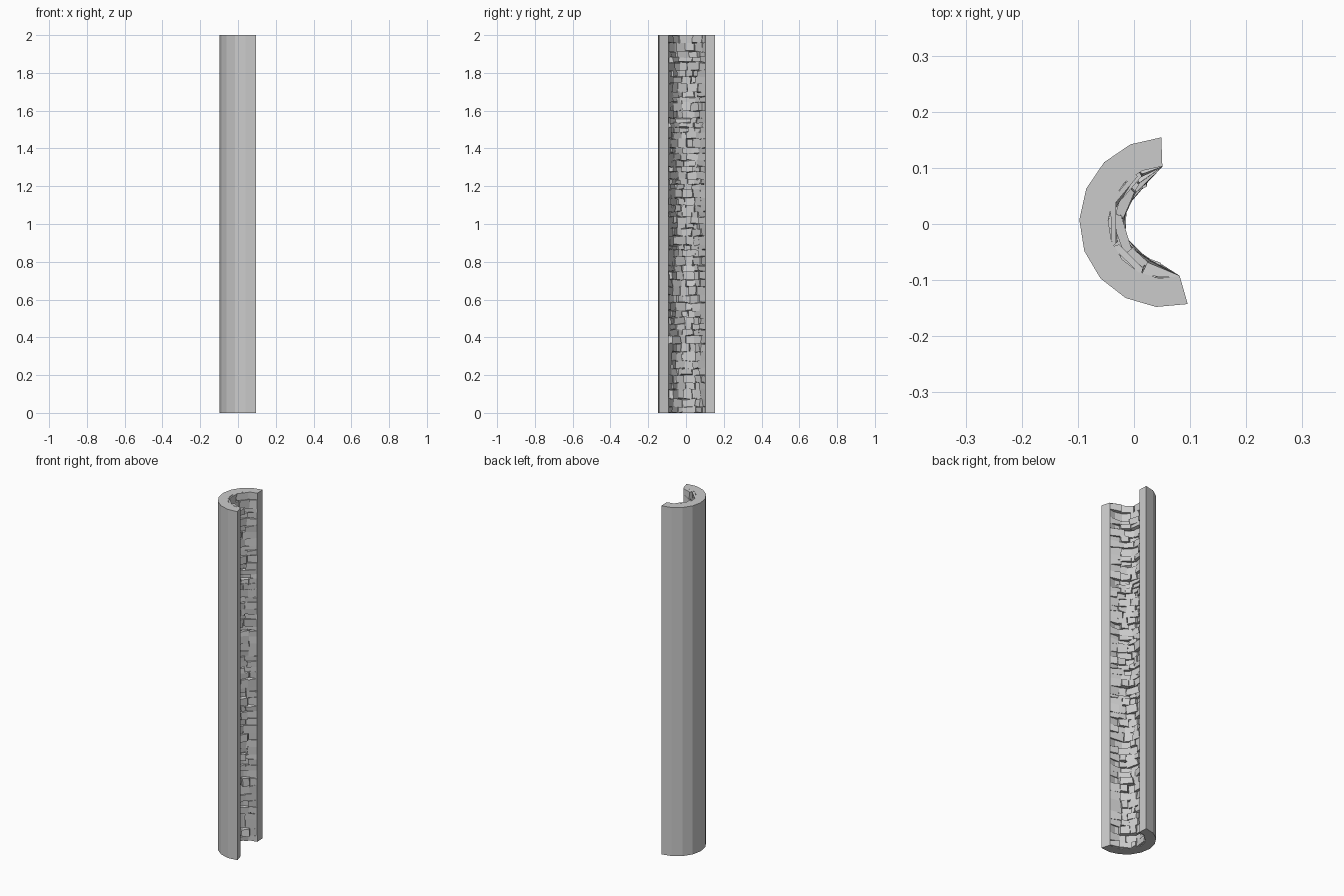
import bpy, bmesh, random
from math import cos, sin, radians
from mathutils import Vector

if "Cube" in bpy.data.objects:
    bpy.data.objects.remove(bpy.data.objects["Cube"])

random.seed(7)
HEIGHT = 2.0
CENTRE = Vector((0.054, 0.003, 0))
R_OUT, R_IN = 0.1515, 0.100
A0, A1, SEGS = radians(92), radians(286), 9


def polar(angle, radius, z=0.0):
    return CENTRE + Vector((cos(angle) * radius, sin(angle) * radius, z))


def finish(bm, name):
    bmesh.ops.recalc_face_normals(bm, faces=bm.faces)
    mesh = bpy.data.meshes.new(name)
    bm.to_mesh(mesh)
    bm.free()
    obj = bpy.data.objects.new(name, mesh)
    bpy.context.collection.objects.link(obj)
    return obj


# Smooth outer casing: a C-shaped profile extruded upwards
angles = [A0 + (A1 - A0) * i / SEGS for i in range(SEGS + 1)]
profile = [polar(a, R_OUT) for a in angles] + [polar(a, R_IN) for a in reversed(angles)]
bm = bmesh.new()
base = bm.faces.new([bm.verts.new(p) for p in profile])
ext = bmesh.ops.extrude_face_region(bm, geom=[base], use_keep_orig=True)
top = [v for v in ext["geom"] if isinstance(v, bmesh.types.BMVert)]
bmesh.ops.translate(bm, verts=top, vec=(0, 0, HEIGHT))
finish(bm, "casing")


# Rough stone lining: irregular blocks of varying depth set into the inner face
def add_stone(bm, a, b, z0, z1):
    depth = random.uniform(0.006, 0.026)
    rings = []
    for front in (False, True):
        ring = []
        for ang, z in ((a, z0), (b, z0), (b, z1), (a, z1)):
            at_end = ang in (A0, A1)
            radius = R_IN + 0.003
            if front:
                radius = R_IN - (0.001 if at_end else depth + random.uniform(-0.004, 0.004))
                if not at_end:
                    ang += random.uniform(-0.05, 0.05)
                z += random.uniform(-0.006, 0.006)
            ring.append(bm.verts.new(polar(ang, radius, min(max(z, 0.0), HEIGHT))))
        rings.append(ring)
    back, face = rings
    bm.faces.new(face)
    bm.faces.new(back[::-1])
    for i in range(4):
        j = (i + 1) % 4
        bm.faces.new((back[i], back[j], face[j], face[i]))


bm = bmesh.new()
z = 0.0
while z < HEIGHT - 0.001:
    z1 = z + random.uniform(0.024, 0.05)
    if z1 > HEIGHT - 0.02:
        z1 = HEIGHT
    # split the course into stones of uneven width
    count = random.choice((5, 6, 6, 7))
    cuts = [A0]
    for i in range(1, count):
        cuts.append(A0 + (A1 - A0) * (i + random.uniform(-0.3, 0.3)) / count)
    cuts.append(A1)
    for a, b in zip(cuts, cuts[1:]):
        if random.random() < 0.9:
            add_stone(bm, a, b, z, z1)
    z = z1
finish(bm, "stone_lining")
